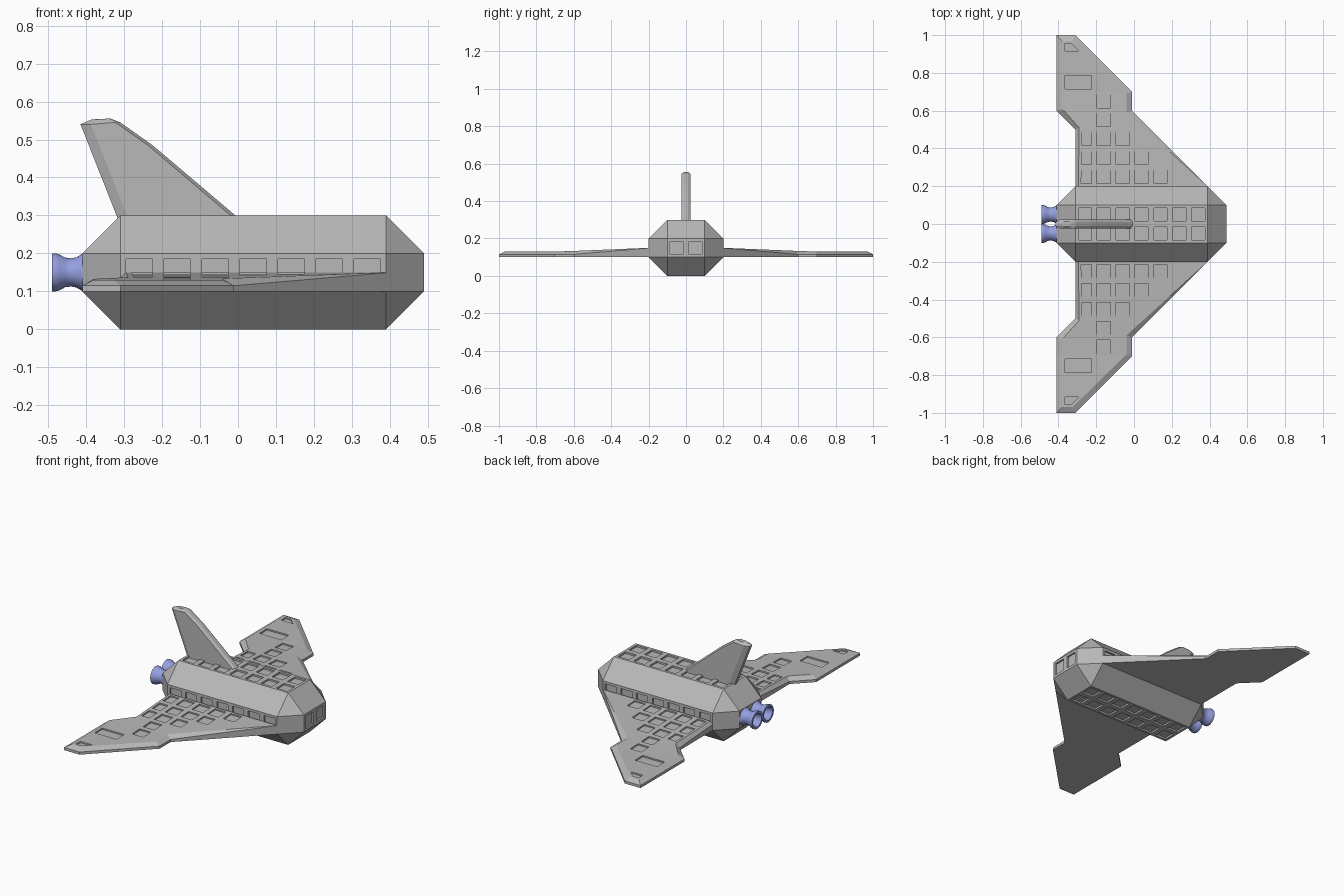
import bpy, bmesh, math
from mathutils import Vector

if "Cube" in bpy.data.objects:
    bpy.data.objects.remove(bpy.data.objects["Cube"])


def material(name, rgb):
    m = bpy.data.materials.new(name)
    m.diffuse_color = (*rgb, 1)
    m.use_nodes = True
    m.node_tree.nodes["Principled BSDF"].inputs["Base Color"].default_value = m.diffuse_color
    return m


GREY = material("hull grey", (0.48, 0.48, 0.48))
BLUE = material("engine blue", (0.30, 0.35, 0.75))


def finish(bm, name, mat):
    bmesh.ops.recalc_face_normals(bm, faces=bm.faces[:])
    me = bpy.data.meshes.new(name)
    bm.to_mesh(me)
    bm.free()
    me.materials.append(mat)
    ob = bpy.data.objects.new(name, me)
    bpy.context.collection.objects.link(ob)
    return ob


def cut(bm, axis, values):
    """Slice the mesh along planes perpendicular to an axis."""
    n = Vector([1.0 if i == axis else 0.0 for i in range(3)])
    for v in values:
        bmesh.ops.bisect_plane(bm, geom=bm.verts[:] + bm.edges[:] + bm.faces[:],
                               dist=1e-5, plane_co=n * v, plane_no=n)


def recess(bm, faces, margin=0.015, depth=0.01):
    """Sunken square panel: inset, then push in with upright walls."""
    bmesh.ops.recalc_face_normals(bm, faces=bm.faces[:])
    bmesh.ops.inset_individual(bm, faces=faces, thickness=margin, use_even_offset=True)
    for f in faces:
        n = f.normal.copy()
        new = bmesh.ops.extrude_discrete_faces(bm, faces=[f])["faces"]
        bmesh.ops.translate(bm, verts=new[0].verts[:], vec=-n * depth)


# Hull: box with all edges chamfered, grid of sunken panels on the flat sides
X_GRID = [-0.31 + 0.1 * i for i in range(8)]
bm = bmesh.new()
half, c = Vector((0.45, 0.2, 0.15)), 0.1
for sx in (-1, 1):
    for sy in (-1, 1):
        for sz in (-1, 1):
            for out in range(3):
                p = [half[i] - (0 if i == out else c) for i in range(3)]
                bm.verts.new((0.04 + sx * p[0], sy * p[1], 0.15 + sz * p[2]))
bmesh.ops.convex_hull(bm, input=bm.verts[:])
bmesh.ops.dissolve_limit(bm, angle_limit=0.02, verts=bm.verts[:], edges=bm.edges[:])
cut(bm, 0, X_GRID)
cut(bm, 1, [0])
bm.normal_update()
recess(bm, [f for f in bm.faces if max(abs(k) for k in f.normal) > 0.99])
finish(bm, "hull", GREY)

# Wings: outline, bevelled rim and a panelled upper surface sloping to the tip
OUTLINE = [(0.39, 0.2), (-0.01, 0.6), (-0.01, 0.7), (-0.31, 1.0),
           (-0.41, 1.0), (-0.41, 0.6), (-0.31, 0.5), (-0.31, 0.2)]
UPPER = [(0.39, 0.2), (-0.04, 0.59), (-0.04, 0.69), (-0.325, 0.97),
         (-0.38, 0.97), (-0.38, 0.61), (-0.29, 0.51), (-0.295, 0.2)]


def upper_z(y):
    return 0.15 - 0.02 * min((y - 0.2) / 0.48, 1)


def wing(name, side):
    bm = bmesh.new()
    low = [bm.verts.new((x, y, 0.1)) for x, y in OUTLINE]
    rim = [bm.verts.new((x, y, 0.149 if i == 0 else 0.135 if i == 7 else 0.115))
           for i, (x, y) in enumerate(OUTLINE)]
    top = [bm.verts.new((x, y, 0.15)) for x, y in UPPER]
    bm.faces.new(low)
    bm.faces.new(top).material_index = 1
    for a, b in ((low, rim), (rim, top)):
        for i in range(8):
            j = (i + 1) % 8
            bm.faces.new((a[i], a[j], b[j], b[i]))
    cut(bm, 0, X_GRID[1:])
    cut(bm, 1, [0.3, 0.4, 0.5, 0.6, 0.7, 0.8, 0.9])
    plate = [f for f in bm.faces if f.material_index == 1]
    for v in {v for f in plate for v in f.verts}:
        v.co.z = upper_z(v.co.y)
    recess(bm, [f for f in plate if len(f.verts) == 4 and f.calc_area() > 0.006],
           depth=0.008)
    for f in bm.faces:
        f.material_index = 0
    for v in bm.verts:
        v.co.y *= side
    finish(bm, name, GREY)


wing("left_wing", 1)
wing("right_wing", -1)

# Tail fin: lofted sections (rear x, front x, z rear, z front, half thickness)
SECTIONS = [(-0.316, 0.005, 0.29, 0.29, 0.025), (-0.393, -0.225, 0.485, 0.485, 0.025),
            (-0.415, -0.31, 0.54, 0.545, 0.025), (-0.385, -0.335, 0.553, 0.555, 0.012)]
bm = bmesh.new()
rings = []
for xr, xf, zr, zf, h in SECTIONS:
    pts = [(xr, h * 0.45, zr), (xr + h * 1.1, h, zr), (xf - h * 0.5, h, zf), (xf, h * 0.45, zf)]
    pts += [(x, -y, z) for x, y, z in reversed(pts)]
    rings.append([bm.verts.new(p) for p in pts])
for a, b in zip(rings, rings[1:]):
    for i in range(8):
        j = (i + 1) % 8
        bm.faces.new((a[i], a[j], b[j], b[i]))
bm.faces.new(rings[0])
bm.faces.new(rings[-1])
finish(bm, "tail_fin", GREY)

# Engines: waisted nozzles turned around the x axis, hollow at the rear
NOZZLE = [(-0.40, 0.05), (-0.412, 0.048), (-0.425, 0.04), (-0.44, 0.037), (-0.455, 0.039),
          (-0.47, 0.047), (-0.48, 0.05), (-0.49, 0.05), (-0.49, 0.038), (-0.45, 0.027)]
for name, y0 in (("left_engine", 0.05), ("right_engine", -0.05)):
    bm = bmesh.new()
    n = 32
    rings = [[bm.verts.new((x, y0 + r * math.cos(2 * math.pi * k / n),
                            0.15 + r * math.sin(2 * math.pi * k / n))) for k in range(n)]
             for x, r in NOZZLE]
    for a, b in zip(rings, rings[1:]):
        for i in range(n):
            j = (i + 1) % n
            bm.faces.new((a[i], a[j], b[j], b[i]))
    bm.faces.new(rings[0])
    bm.faces.new(rings[-1])
    ob = finish(bm, name, BLUE)
    bpy.ops.object.select_all(action='DESELECT')
    ob.select_set(True)
    bpy.context.view_layer.objects.active = ob
    bpy.ops.object.shade_smooth_by_angle(angle=math.radians(40))
